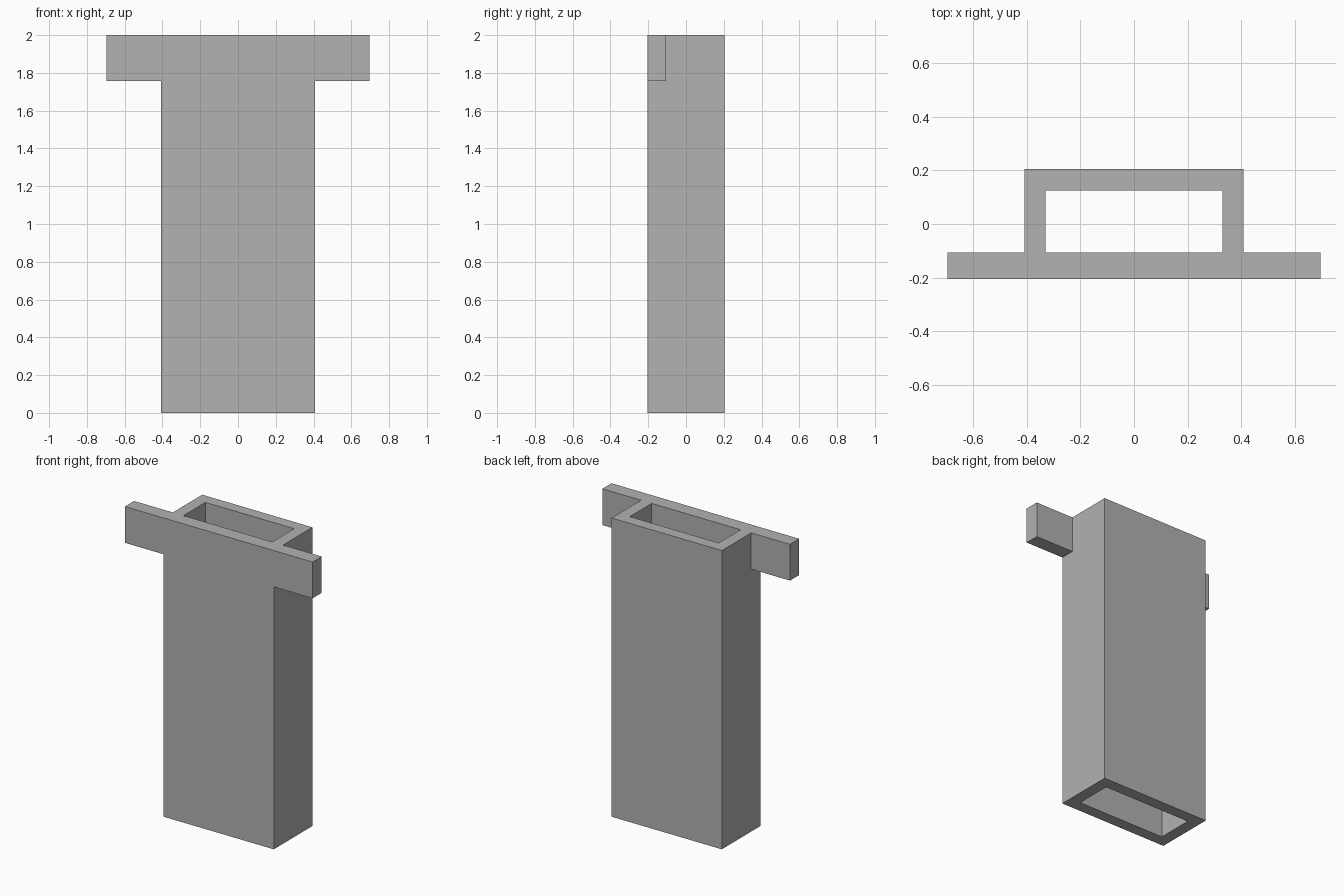
import bpy
import bmesh

cube = bpy.data.objects.get("Cube")
if cube:
    bpy.data.objects.remove(cube, do_unlink=True)

COLOUR = (0.445, 0.445, 0.445, 1)
grey = bpy.data.materials.new("plain_grey")
grey.use_nodes = True
grey.diffuse_color = COLOUR
grey.node_tree.nodes["Principled BSDF"].inputs["Base Color"].default_value = COLOUR

HALF_W, HALF_D, HEIGHT = 0.408, 0.204, 2.0
WALL = 0.079
BAR_HALF_W, BAR_DEPTH, BAR_BOTTOM = 0.695, 0.097, 1.757


def box(name, low, high):
    """Axis-aligned box between two corners."""
    bm = bmesh.new()
    bmesh.ops.create_cube(bm, size=1)
    for v in bm.verts:
        v.co = [h if c > 0 else l for c, l, h in zip(v.co, low, high)]
    mesh = bpy.data.meshes.new(name)
    bm.to_mesh(mesh)
    bm.free()
    mesh.materials.append(grey)
    obj = bpy.data.objects.new(name, mesh)
    bpy.context.collection.objects.link(obj)
    return obj


def boolean(obj, other, operation):
    """Combine two parts and hide the helper."""
    mod = obj.modifiers.new(operation.lower(), "BOOLEAN")
    mod.operation = operation
    mod.solver = "EXACT"
    mod.object = other
    other.hide_render = True
    other.hide_viewport = True
    bpy.context.view_layer.objects.active = obj
    bpy.ops.object.modifier_apply(modifier=mod.name)
    bpy.data.objects.remove(other, do_unlink=True)


# Rectangular sleeve, open at both ends
sleeve = box("sleeve", (-HALF_W, -HALF_D, 0), (HALF_W, HALF_D, HEIGHT))
channel = box("channel_cutter",
              (WALL - HALF_W, WALL - HALF_D, -0.1),
              (HALF_W - WALL, HALF_D - WALL, HEIGHT + 0.1))
boolean(sleeve, channel, "DIFFERENCE")

# Crossbar flush with the front and top, slightly thicker than the sleeve wall
crossbar = box("crossbar", (-BAR_HALF_W, -HALF_D, BAR_BOTTOM),
               (BAR_HALF_W, BAR_DEPTH - HALF_D, HEIGHT))
boolean(sleeve, crossbar, "UNION")
sleeve.name = "sleeve_with_crossbar"
